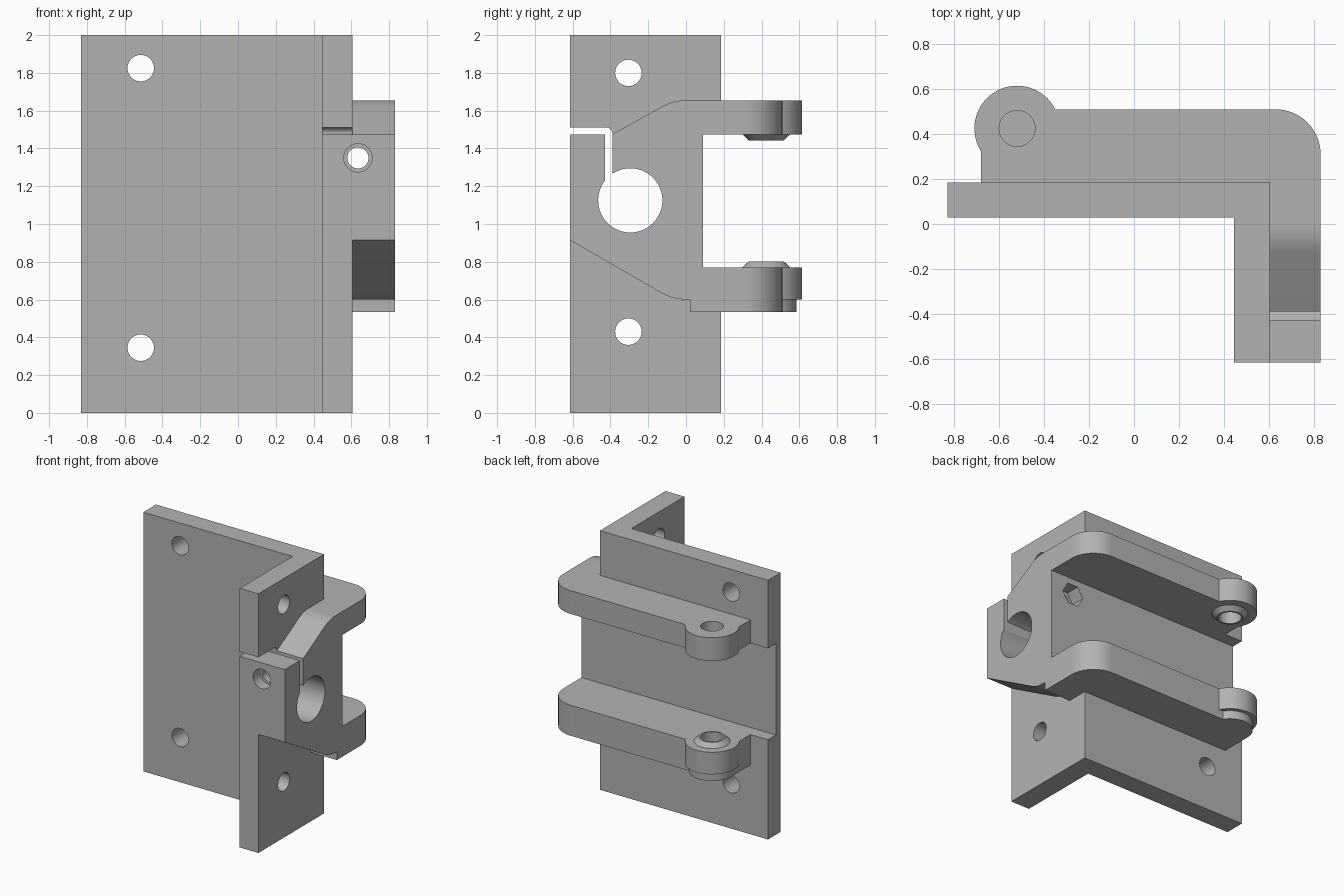
import bpy, bmesh
from math import pi, cos, sin, asin, acos, radians
from mathutils import Vector

cube = bpy.data.objects.get("Cube")
if cube:
    bpy.data.objects.remove(cube, do_unlink=True)

grey = bpy.data.materials.new("plain_grey")
grey.use_nodes = True
grey.diffuse_color = (0.45, 0.45, 0.45, 1)
grey.node_tree.nodes["Principled BSDF"].inputs["Base Color"].default_value = grey.diffuse_color

# Maps profile coordinates (u, v) and depth w to x, y, z
AXES = {"x": lambda u, v, w: (w, u, v),
        "y": lambda u, v, w: (u, w, v),
        "z": lambda u, v, w: (u, v, w)}


def arc(cu, cv, r, start, end, steps=12):
    """Points along a circular arc, angles in radians."""
    angles = [start + (end - start) * i / steps for i in range(steps + 1)]
    return [(cu + r * cos(a), cv + r * sin(a)) for a in angles]


def loft(name, axis, rings, smooth=True):
    """Solid made by joining equal profile rings given as (points, depth)."""
    bm = bmesh.new()
    loops = [[bm.verts.new(AXES[axis](u, v, w)) for u, v in pts] for pts, w in rings]
    n = len(loops[0])
    bm.faces.new(loops[0])
    bm.faces.new(loops[-1])
    for low, high in zip(loops, loops[1:]):
        for i in range(n):
            j = (i + 1) % n
            bm.faces.new((low[i], low[j], high[j], high[i]))
    bmesh.ops.recalc_face_normals(bm, faces=bm.faces)
    mesh = bpy.data.meshes.new(name)
    bm.to_mesh(mesh)
    bm.free()
    mesh.materials.append(grey)
    obj = bpy.data.objects.new(name, mesh)
    bpy.context.collection.objects.link(obj)
    return obj


def extrude(name, axis, pts, w0, w1):
    return loft(name, axis, [(pts, w0), (pts, w1)])


def drill(obj, axis, u, v, r, w0, w1, sides=40):
    """Cut a round or many-sided hole."""
    pts = arc(u, v, r, 0, 2 * pi, sides)[:-1]
    cutter = extrude("hole_cutter", axis, pts, w0, w1)
    cutter.hide_render = True
    mod = obj.modifiers.new("hole", "BOOLEAN")
    mod.operation, mod.solver, mod.object = "DIFFERENCE", "EXACT", cutter
    bpy.context.view_layer.objects.active = obj
    bpy.ops.object.modifier_apply(modifier=mod.name)
    bpy.data.objects.remove(cutter, do_unlink=True)


# Shared dimensions
FRONT, INNER, BACK = -0.615, 0.03, 0.185
SIDE_IN, SIDE_OUT, OUTER = 0.445, 0.605, 0.83
LOW_TOP, HIGH_BOTTOM, HIGH_TOP = 0.77, 1.475, 1.655
RECESS, ARM_FRONT = 0.09, 0.02
PIN = (-0.52, 0.425)

# Back plate with a shallow recess between the arms
back_plate = extrude("back_plate", "x", [
    (INNER, 0), (BACK, 0), (BACK, LOW_TOP), (RECESS, LOW_TOP),
    (RECESS, HIGH_BOTTOM), (BACK, HIGH_BOTTOM), (BACK, 2), (INNER, 2)], -OUTER, SIDE_OUT)
for z in (0.345, 1.825):
    drill(back_plate, "y", -0.515, z, 0.07, -0.1, 0.3)

# Clamp bore, open at the top into the slit
BORE_Y, BORE_Z, BORE_R = -0.295, 1.125, 0.17
SLIT_L, SLIT_R = -0.43, -0.39
bore = arc(BORE_Y, BORE_Z, BORE_R, acos((SLIT_L - BORE_Y) / BORE_R),
           2 * pi + acos((SLIT_R - BORE_Y) / BORE_R), 56)
slit = [(FRONT, HIGH_BOTTOM), (SLIT_L, HIGH_BOTTOM)] + bore

# Side plate sharing the slit and bore
side_plate = extrude("side_plate", "x",
                     slit + arc(SLIT_R - 0.03, 1.48, 0.03, 0, pi / 2, 6)
                     + [(FRONT, 1.51), (FRONT, 2), (INNER, 2), (INNER, 0), (FRONT, 0)],
                     SIDE_IN, SIDE_OUT)
for z in (0.43, 1.8):
    drill(side_plate, "x", -0.305, z, 0.07, 0.3, 0.7)

# Clamp block with sloped shoulders
clamp_block = extrude("clamp_block", "x",
                      slit + [(SLIT_R, HIGH_BOTTOM)]
                      + arc(0, 1.395, 0.26, radians(120), pi / 2, 8)
                      + [(ARM_FRONT, HIGH_TOP), (ARM_FRONT, HIGH_BOTTOM),
                         (RECESS, HIGH_BOTTOM), (RECESS, LOW_TOP),
                         (ARM_FRONT, LOW_TOP), (ARM_FRONT, 0.6)]
                      + arc(0, 0.86, 0.26, radians(270), radians(240), 8)
                      + [(FRONT, 0.915)], SIDE_OUT, OUTER)

# Clamp screw hole, head pocket and hexagonal nut pocket
for part in (side_plate, clamp_block, back_plate):
    drill(part, "y", 0.635, 1.35, 0.056, -0.8, 0.3)
    drill(part, "y", 0.635, 1.35, 0.075, -0.8, -0.53)
    drill(part, "y", 0.635, 1.35, 0.09, -0.02, 0.3, sides=6)


def arm_outline(r):
    """Arm seen from above, ending in a knuckle of radius r."""
    return ([(-0.68, BACK), (SIDE_OUT, BACK), (SIDE_OUT, ARM_FRONT), (OUTER, ARM_FRONT)]
            + arc(OUTER - 0.2, 0.31, 0.2, 0, pi / 2, 14)
            + arc(*PIN, r, asin(0.085 / r), 2 * pi - acos(-0.16 / r), 32))


# Hinge arms
upper_arm = extrude("upper_arm", "z", arm_outline(0.19), HIGH_BOTTOM, HIGH_TOP)
lower_arm = extrude("lower_arm", "z", arm_outline(0.19), 0.6, LOW_TOP)
extrude("lower_arm_base", "z", arm_outline(0.1601), 0.535, 0.6)
drill(upper_arm, "z", *PIN, 0.08, 1.3, 1.8)
drill(lower_arm, "z", *PIN, 0.08, 0.62, 0.9)

# Tapered bosses facing each other around the pin holes
for name, z, step in (("upper_boss", HIGH_BOTTOM, -0.032), ("lower_boss", LOW_TOP, 0.032)):
    wide, narrow = (arc(*PIN, r, 0, 2 * pi, 40)[:-1] for r in (0.127, 0.093))
    boss = loft(name, "z", [(wide, z), (narrow, z + step)])
    drill(boss, "z", *PIN, 0.08, z - 0.1, z + 0.1)

# Smooth the round walls, keep the edges sharp
bpy.ops.object.select_all(action="DESELECT")
for obj in bpy.context.collection.objects:
    if obj.type == "MESH" and grey.name in obj.data.materials:
        obj.select_set(True)
        bpy.context.view_layer.objects.active = obj
bpy.ops.object.shade_smooth_by_angle(angle=radians(25))
